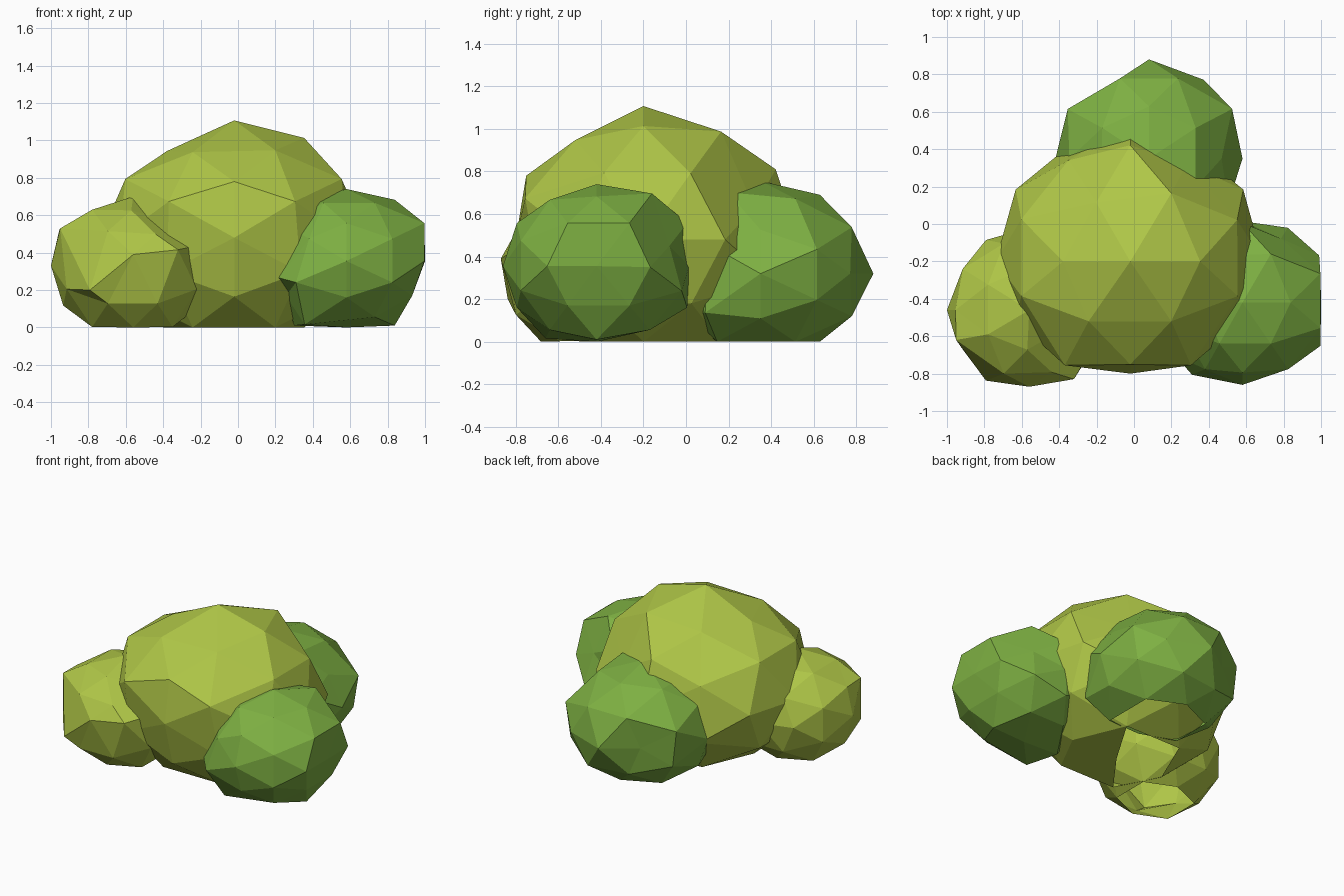
import bpy
import bmesh
from itertools import product
from mathutils import Vector

cube = bpy.data.objects.get("Cube")
if cube:
    bpy.data.objects.remove(cube, do_unlink=True)


def flat_colour(name, rgb):
    mat = bpy.data.materials.new(name)
    mat.use_nodes = True
    colour = (*rgb, 1)
    mat.diffuse_color = colour
    bsdf = mat.node_tree.nodes["Principled BSDF"]
    bsdf.inputs["Base Color"].default_value = colour
    bsdf.inputs["Roughness"].default_value = 0.9
    return mat


lime = flat_colour("lime_leaf", (0.425, 0.56, 0.062))
green = flat_colour("green_leaf", (0.208, 0.435, 0.055))


def ball_directions():
    """Corner directions of an 80-sided ball with a point on every axis."""
    families = [(1, 0, 0), (0, 0.851, 0.526), (0.809, 0.309, 0.5)]
    points = set()
    for a, b, c in families:
        for x, y, z in ((a, b, c), (c, a, b), (b, c, a)):
            for sx, sy, sz in product((-1, 1), repeat=3):
                points.add((x * sx + 0.0, y * sy + 0.0, z * sz + 0.0))
    return [Vector(p) for p in sorted(points)]


def clump(name, mat, centre, low, high, turned=False, opening=(0, 0, 0),
          tweaks=(), scrapes=()):
    """Faceted leaf ball; low/high are its reach along each negative/positive axis."""
    bm = bmesh.new()
    for d in ball_directions():
        bm.verts.new((-d.y, d.x, d.z) if turned else d)
    bmesh.ops.convex_hull(bm, input=bm.verts[:])
    bmesh.ops.recalc_face_normals(bm, faces=bm.faces[:])

    # Open the underside on the given side of the lowest point
    lowest = min(bm.verts, key=lambda v: v.co.z)
    holes = [f for f in lowest.link_faces
             if f.calc_center_median().dot(Vector(opening)) > 0]
    bmesh.ops.delete(bm, geom=holes, context="FACES")

    # Stretch, then nudge single corners
    shifts = []
    for direction, shift in tweaks:
        nearest = max(bm.verts, key=lambda v: v.co.dot(Vector(direction)))
        shifts.append((nearest, Vector(shift)))
    for v in bm.verts:
        v.co = Vector([c + d * (hi if d > 0 else lo)
                       for c, d, lo, hi in zip(centre, v.co, low, high)])
    for v, shift in shifts:
        v.co += shift

    # Press corners back onto flat planes and rest on the ground
    for normal, reach in scrapes:
        n = Vector(normal).normalized()
        for v in bm.verts:
            v.co -= n * max(v.co.dot(n) - reach, 0)
    for v in bm.verts:
        v.co.z = max(v.co.z, 0)

    mesh = bpy.data.meshes.new(name)
    bm.to_mesh(mesh)
    bm.free()
    mesh.materials.append(mat)
    obj = bpy.data.objects.new(name, mesh)
    bpy.context.collection.objects.link(obj)
    return obj


# Large middle clump, flattened at the front and at the back left
clump("main_clump", lime, (-0.02, -0.2, 0.48),
      (0.72, 0.6, 0.6), (0.71, 0.73, 0.627), opening=(-1, 1, 0),
      tweaks=[((-0.526, 0, 0.851), (0.02, 0, -0.07)),
              ((0, -0.851, 0.526), (0, -0.04, -0.03)),
              ((-0.5, -0.809, 0.309), (0.01, -0.07, 0)),
              ((0.5, -0.809, 0.309), (-0.03, -0.07, 0)),
              ((0.309, -0.5, 0.809), (0, -0.02, -0.04)),
              ((-0.309, -0.5, 0.809), (0, -0.02, -0.05)),
              ((-0.309, 0.5, 0.809), (0.04, -0.05, -0.05)),
              ((-0.5, 0.809, 0.309), (0.03, -0.05, 0))],
      scrapes=[((0.537, 0.719, 0.44), 0.66)])

# Smaller clumps around it
clump("front_right_clump", lime, (-0.56, -0.46, 0.33),
      (0.44, 0.42, 0.405), (0.42, 0.44, 0.37), turned=True,
      opening=(0, 0, -1),
      tweaks=[((0.526, -0.851, 0), (0.04, -0.03, 0.125)),
              ((-0.526, -0.851, 0), (0, -0.02, -0.13)),
              ((-0.809, -0.5, 0.309), (-0.035, 0.05, 0.085)),
              ((0, -1, 0), (0, 0.01, 0.06)),
              ((-0.851, 0, 0.526), (-0.02, 0, 0))],
      scrapes=[((0.45, -0.37, 0.81), 0.5)])
clump("front_left_clump", green, (0.58, -0.42, 0.355),
      (0.4, 0.44, 0.37), (0.49, 0.5, 0.385),
      tweaks=[((-0.5, -0.809, -0.309), (-0.07, -0.03, 0)),
              ((-0.851, -0.526, 0), (-0.02, -0.05, -0.09)),
              ((-0.309, -0.5, -0.809), (-0.1, -0.02, -0.04)),
              ((-0.526, 0, -0.851), (-0.07, 0, -0.03)),
              ((0.526, 0, -0.851), (0, 0, -0.03)),
              ((0.809, 0.309, 0.5), (0.02, 0, 0.01)),
              ((0.809, -0.309, 0.5), (0.02, 0, 0.01)),
              ((0.809, 0.309, -0.5), (-0.045, 0, 0)),
              ((0.809, -0.309, -0.5), (-0.045, 0, 0)),
              ((0.309, 0.5, 0.809), (0, 0.01, 0.03))],
      scrapes=[((0.506, 0.806, 0.307), 0.473),
               ((1, 0, 0), 1.0), ((0, 1, 0), 0.015)])
clump("back_clump", green, (0.08, 0.35, 0.32),
      (0.5, 0.4, 0.4), (0.5, 0.53, 0.435), turned=True,
      opening=(0, 0, -1),
      tweaks=[((-0.526, 0.851, 0), (0.04, -0.08, 0)),
              ((-0.309, 0.809, -0.5), (0.01, -0.04, 0)),
              ((-0.809, 0.5, 0.309), (-0.03, 0, 0)),
              ((0.526, 0.851, 0), (0.03, -0.03, 0)),
              ((0.809, 0.5, 0.309), (0.04, 0, -0.02)),
              ((0.809, -0.5, 0.309), (0.02, -0.04, 0)),
              ((0.5, -0.309, 0.809), (0, -0.03, 0.03)),
              ((0.809, -0.5, -0.309), (0, -0.06, -0.06)),
              ((0.5, -0.309, -0.809), (0, -0.08, 0))],
      scrapes=[((0.85, 0, 0.526), 0.675)])
